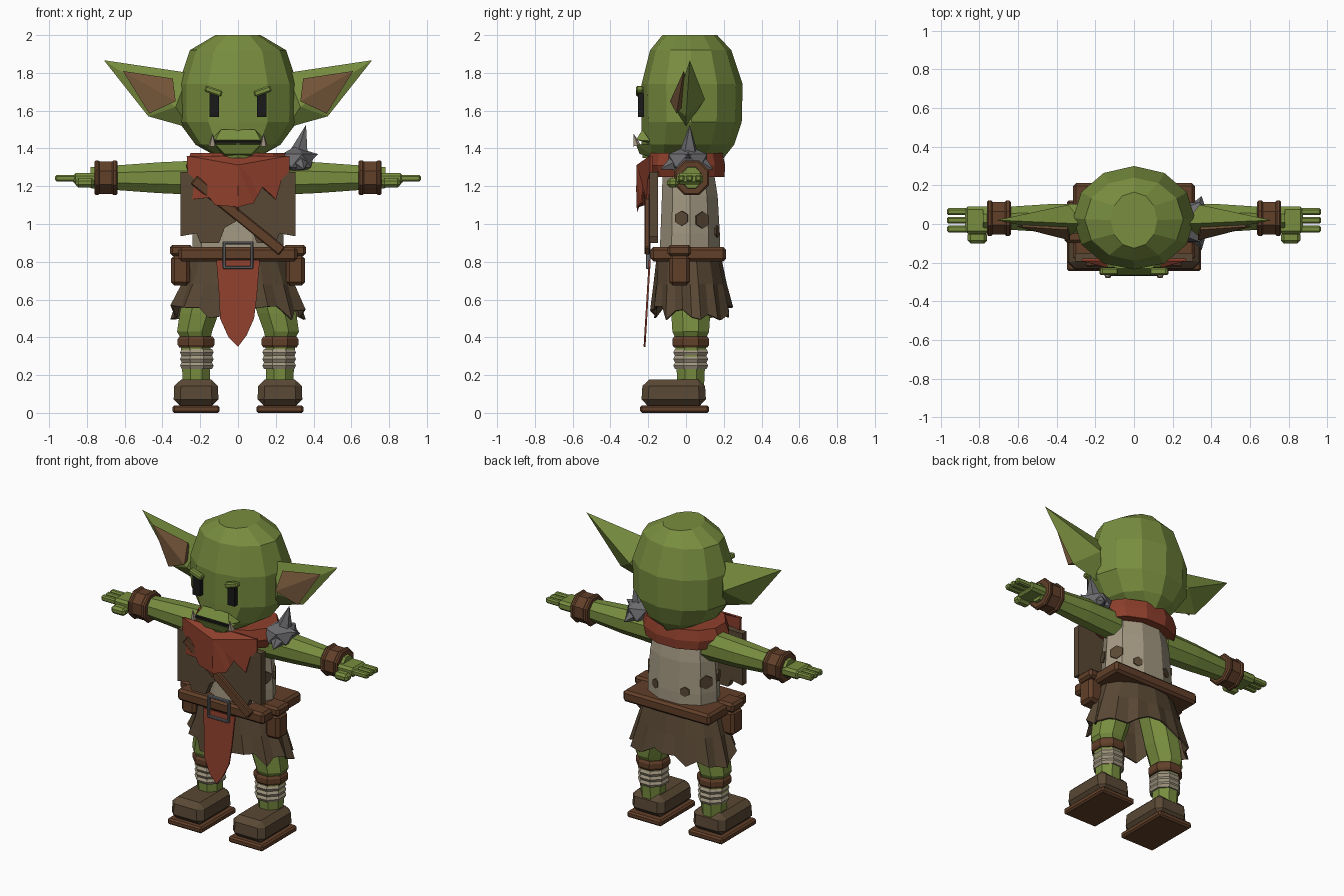
import bpy, bmesh, math, random
from mathutils import Vector, Matrix

if "Cube" in bpy.data.objects:
    bpy.data.objects.remove(bpy.data.objects["Cube"])
random.seed(4)

def material(name, rgb):
    m = bpy.data.materials.new(name)
    m.diffuse_color = (*rgb, 1)
    m.use_nodes = True
    m.node_tree.nodes["Principled BSDF"].inputs["Base Color"].default_value = m.diffuse_color
    return m

SKIN = material("skin green", (0.19, 0.27, 0.05))
EAR = material("inner ear", (0.17, 0.09, 0.04))
LEATHER = material("leather", (0.12, 0.05, 0.022))
CLOTH = material("brown cloth", (0.10, 0.065, 0.035))
SHIRT = material("linen", (0.36, 0.31, 0.22))
RED = material("red cloth", (0.27, 0.05, 0.025))
BLACK = material("black", (0.01, 0.01, 0.01))
BONE = material("bone", (0.35, 0.29, 0.22))
STEEL = material("steel", (0.15, 0.15, 0.16))

def finish(name, bm, mat):
    bmesh.ops.recalc_face_normals(bm, faces=bm.faces)
    me = bpy.data.meshes.new(name)
    bm.to_mesh(me)
    bm.free()
    me.materials.append(mat)
    ob = bpy.data.objects.new(name, me)
    bpy.context.collection.objects.link(ob)
    return ob

def solidify(ob, t):
    m = ob.modifiers.new("thickness", "SOLIDIFY")
    m.thickness = t
    m.offset = 0
    return ob

def loft(name, rings, n, mat, axis="z", phase=0.0, cap=True, ymin=-9):
    """rings: (along, centre a, centre b, radius a, radius b)"""
    bm = bmesh.new()
    loops = []
    for t, a, b, ra, rb in rings:
        loop = []
        for i in range(n):
            w = 2 * math.pi * (i + phase) / n + math.pi / 2
            p, q = a + ra * math.cos(w), b + rb * math.sin(w)
            loop.append(bm.verts.new((p, max(q, ymin), t) if axis == "z" else (t, p, q)))
        loops.append(loop)
    for l, m in zip(loops, loops[1:]):
        for i in range(n):
            j = (i + 1) % n
            bm.faces.new((l[i], l[j], m[j], m[i]))
    if cap:
        bm.faces.new(loops[0])
        bm.faces.new(loops[-1])
    return finish(name, bm, mat)

def box(name, c, size, mat, bevel=0.0, rot_y=0.0, taper=1.0):
    bm = bmesh.new()
    bmesh.ops.create_cube(bm, size=1)
    for v in bm.verts:
        k = taper if v.co.z > 0 else 1
        v.co = Vector((v.co.x * size[0] * k, v.co.y * size[1] * k, v.co.z * size[2]))
    if bevel:
        bmesh.ops.bevel(bm, geom=bm.edges[:], offset=bevel, segments=1, affect="EDGES")
    bmesh.ops.transform(bm, verts=bm.verts, matrix=Matrix.Translation(c) @ Matrix.Rotation(rot_y, 4, "Y"))
    return finish(name, bm, mat)

def hull(name, pts, mat):
    bm = bmesh.new()
    for p in pts:
        bm.verts.new(p)
    bmesh.ops.convex_hull(bm, input=bm.verts[:])
    return finish(name, bm, mat)

def spike(name, a, b, r, mat, n=6):
    a, b = Vector(a), Vector(b)
    d = b - a
    bm = bmesh.new()
    bmesh.ops.create_cone(bm, cap_ends=True, segments=n, radius1=r, radius2=0, depth=d.length)
    bmesh.ops.transform(bm, verts=bm.verts, matrix=Matrix.Translation((a + b) / 2)
                        @ d.to_track_quat("Z", "Y").to_matrix().to_4x4())
    return finish(name, bm, mat)

def sheet(name, centre, outline, y_at, mat, t):
    """Triangle fan of cloth in front view, pushed to depth y_at(x, z)"""
    bm = bmesh.new()
    c = bm.verts.new((centre[0], y_at(*centre), centre[1]))
    vs = [bm.verts.new((x, y_at(x, z), z)) for x, z in outline]
    for i in range(len(vs)):
        bm.faces.new((c, vs[i], vs[(i + 1) % len(vs)]))
    return solidify(finish(name, bm, mat), t)

def sym(pts, s):
    return [(s * x, y, z) for x, y, z in pts]

# Head and face
loft("head", [(1.35, 0, -.015, .10, .215), (1.42, 0, .01, .225, .245), (1.54, 0, .03, .313, .265),
              (1.74, 0, .03, .315, .27), (1.92, 0, .025, .255, .215), (2.0, 0, .02, .12, .145)],
     12, SKIN, ymin=-.235)
hull("upper_lip", [(s * x, y, z) for s in (-1, 1) for x, y, z in
                   ((.09, -.23, 1.5), (.15, -.19, 1.44), (.12, -.265, 1.445), (.12, -.2, 1.43))], SKIN)
hull("lower_jaw", [(s * x, y, z) for s in (-1, 1) for x, y, z in
                   ((.13, -.19, 1.425), (.12, -.265, 1.42), (.07, -.245, 1.37), (.07, -.15, 1.35))], SKIN)
box("mouth", (0, -.262, 1.432), (.27, .015, .014), BLACK)
for s in (-1, 1):
    box("eye", (s * .126, -.238, 1.628), (.052, .03, .125), BLACK)
    box("brow", (s * .13, -.245, 1.703), (.095, .04, .034), SKIN, .008, s * -.33)
    spike("tusk", (s * .135, -.262, 1.415), (s * .135, -.278, 1.48), .022, BONE, 5)
    # Ears
    hull("ear", sym([(.26, 0, 1.8), (.71, .02, 1.867), (.475, 0, 1.57), (.26, 0, 1.51),
                     (.34, .10, 1.66), (.33, -.06, 1.62)], s), SKIN)
    hull("inner_ear", sym([(.61, -.012, 1.81), (.345, -.03, 1.77), (.33, -.085, 1.65),
                           (.47, -.05, 1.585), (.34, .03, 1.68)], s), EAR)

# Torso, shirt patches and chest panels
loft("neck", [(1.2, 0, .02, .13, .12), (1.42, 0, .02, .12, .12)], 8, SKIN)
loft("shirt", [(.8, 0, .02, .24, .17), (.95, 0, .022, .24, .165), (1.15, 0, .02, .225, .155),
               (1.3, 0, .01, .2, .14)], 10, SHIRT, phase=.5)
for s in (-1, 1):
    for ang, z, r in ((-15, 1.03, .04), (24, 1.02, .045), (62, .96, .032), (8, 1.23, .045)):
        w = math.radians(ang)
        p = Vector((s * .218 * math.cos(w), .02 + .152 * math.sin(w), z))
        d = Vector((s * math.cos(w), 1.4 * math.sin(w), 0)).normalized()
        bm = bmesh.new()
        bmesh.ops.create_cone(bm, cap_ends=True, segments=6, radius1=r, radius2=r, depth=.03)
        bmesh.ops.transform(bm, verts=bm.verts, matrix=Matrix.Translation(p)
                            @ d.to_track_quat("Z", "Y").to_matrix().to_4x4())
        finish("shirt_patch", bm, CLOTH)
    sheet("chest_panel", (s * .17, 1.1), [(s * x, z) for x, z in
          ((0, 1.28), (.305, 1.275), (.305, .935), (.22, .95), (.2, .9), (.1, .9), (.07, .98), (0, 1.02))],
          lambda x, z: -.172, CLOTH, .045)
box("chest_strap", (0, -.205, 1.045), (.60, .03, .055), LEATHER, .006, math.radians(39))

# Scarf
loft("scarf_collar", [(1.25, 0, .01, .265, .2), (1.31, 0, .0, .285, .215), (1.375, 0, .0, .26, .2)],
     12, RED, phase=.5)
sheet("scarf_front", (0, 1.31), [(-.27, 1.36), (-.265, 1.27), (-.23, 1.24), (-.24, 1.13), (-.15, 1.14),
      (-.12, 1.1), (0, 1.09), (.08, 1.11), (.13, 1.2), (.2, 1.13), (.23, 1.24), (.27, 1.27), (.27, 1.36)],
      lambda x, z: -.255 + .07 * abs(x) / .27, RED, .014)
spike("scarf_tip", (0, -.235, 1.2), (0, -.26, 1.06), .03, RED, 4)

# Belt, buckle and pouches
box("belt", (0, .012, .84), (.63, .4, .075), LEATHER, .015)
for s in (-1, 1):
    box("buckle_side", (s * .073, -.2, .835), (.016, .025, .145), STEEL, .004)
    box("buckle_bar", (0, -.2, .835 + s * .065), (.15, .025, .016), STEEL, .004)
    box("pouch", (s * .305, -.035, .755), (.1, .11, .16), LEATHER, .018)
    box("pouch_flap", (s * .3, -.035, .86), (.12, .125, .06), LEATHER, .014)

# Pleated ragged skirt and front cloth
n = 28
bm = bmesh.new()
rows = []
for k, (z, rx, ry, cy) in enumerate(((.83, .25, .165, .015), (.68, .295, .185, .022), (.53, .345, .205, .03))):
    row = []
    for i in range(n):
        w = 2 * math.pi * i / n
        f = 1 + k * (.025 if i % 2 else -.025)
        dz = random.uniform(-.045, .045) if k == 2 else 0
        row.append(bm.verts.new((rx * f * math.cos(w), cy + ry * f * math.sin(w), z + dz)))
    rows.append(row)
for a, b in zip(rows, rows[1:]):
    for i in range(n):
        j = (i + 1) % n
        bm.faces.new((a[i], a[j], b[j], b[i]))
solidify(finish("skirt", bm, CLOTH), .01)
sheet("front_cloth", (0, .62), [(-.115, .81), (-.1, .62), (-.095, .5), (-.05, .4), (0, .35),
      (.045, .41), (.085, .5), (.1, .62), (.115, .81)],
      lambda x, z: -.192 - .06 * (.81 - z), RED, .01)

for s in (-1, 1):
    # Legs, wraps and boots
    loft("leg", [(.12, s * .22, .025, .075, .075), (.40, s * .225, .025, .088, .09),
                 (.43, s * .23, .025, .1, .105), (.53, s * .205, .025, .112, .112),
                 (.78, s * .14, .025, .115, .115)], 8, SKIN, phase=.5)
    loft("knee_band", [(.345, s * .222, .025, .095, .095), (.36, s * .222, .025, .105, .105),
                       (.39, s * .222, .025, .105, .105), (.405, s * .222, .025, .095, .095)],
         8, LEATHER, phase=.5)
    for z in (.25, .285, .32):
        loft("leg_wrap", [(z - .018, s * .218, .025, .087, .09), (z, s * .218, .025, .096, .1),
                          (z + .018, s * .218, .025, .087, .09)], 8, SHIRT, phase=.5)
    box("boot", (s * .222, -.065, .107), (.24, .345, .14), CLOTH, .035, taper=.95)
    box("boot_sole", (s * .222, -.06, .02), (.25, .365, .04), LEATHER, .01)
    # Arms, cuffs and hands
    loft("arm", [(s * .18, .025, 1.245, .085, .1), (s * .42, .03, 1.245, .08, .088),
                 (s * .78, .03, 1.245, .055, .06)], 8, SKIN, "x", .5)
    loft("cuff", [(s * x, .03, 1.245, r, r) for x, r in ((.637, .09), (.645, .1), (.66, .1), (.668, .092),
                  (.732, .092), (.74, .1), (.753, .1), (.761, .09))], 8, LEATHER, "x", .5)
    box("palm", (s * .81, .02, 1.24), (.13, .14, .06), SKIN, .015)
    for y in (-.026, .019, .064):
        box("finger", (s * .91, y, 1.243), (.115, .035, .035), SKIN, .008)
    box("thumb", (s * .81, -.07, 1.218), (.1, .06, .05), SKIN, .015)

# Spiked shoulder guard on one side
bm = bmesh.new()
bmesh.ops.create_icosphere(bm, subdivisions=1, radius=1)
bmesh.ops.transform(bm, verts=bm.verts, matrix=Matrix.Translation((.31, .01, 1.335))
                    @ Matrix.Diagonal((.105, .12, .08, 1)))
finish("shoulder_guard", bm, STEEL)
for a, b, r in (((.325, .015, 1.38), (.36, .02, 1.525), .05), ((.36, .01, 1.35), (.425, .01, 1.37), .045),
                ((.33, -.06, 1.32), (.35, -.135, 1.29), .045), ((.33, .08, 1.32), (.35, .145, 1.29), .045)):
    spike("guard_spike", a, b, r, STEEL, 5)
